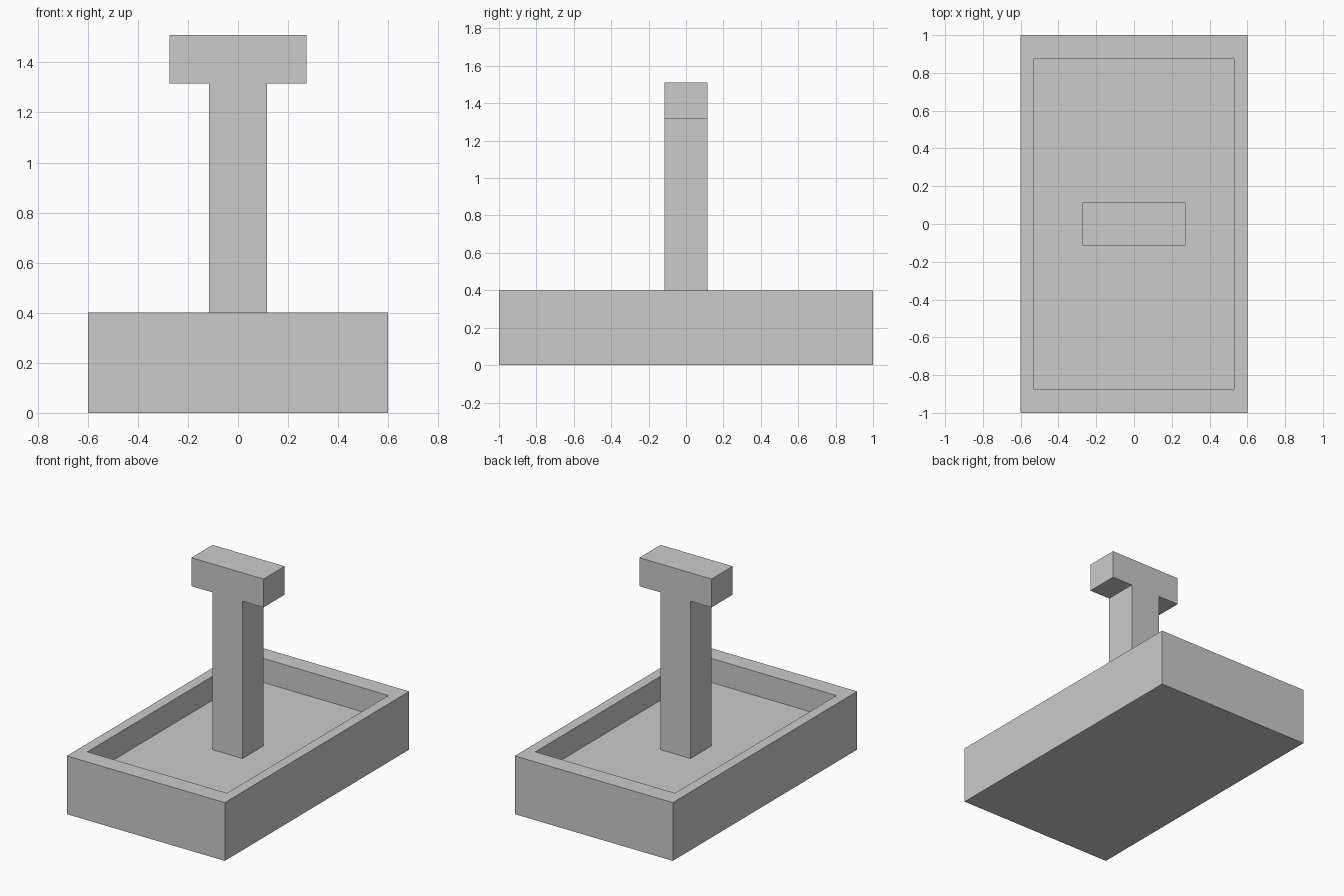
import bpy, bmesh
from mathutils import Vector

if "Cube" in bpy.data.objects:
    bpy.data.objects.remove(bpy.data.objects["Cube"])


def make_object(name, bm):
    bmesh.ops.recalc_face_normals(bm, faces=bm.faces)
    mesh = bpy.data.meshes.new(name)
    bm.to_mesh(mesh)
    bm.free()
    obj = bpy.data.objects.new(name, mesh)
    bpy.context.collection.objects.link(obj)
    return obj


# Tray: box whose top face is inset, then pushed down to form the recess
HALF_X, HALF_Y, HEIGHT = 0.6, 1.0, 0.4
INNER_X, INNER_Y, FLOOR = 0.53, 0.877, 0.235

bm = bmesh.new()
bmesh.ops.create_cube(bm, size=1)
for v in bm.verts:
    v.co = Vector((v.co.x * 2 * HALF_X, v.co.y * 2 * HALF_Y, (v.co.z + 0.5) * HEIGHT))
top = max(bm.faces, key=lambda f: f.calc_center_median().z)
bmesh.ops.inset_individual(bm, faces=[top], thickness=0.07)
for v in top.verts:
    v.co.x = INNER_X if v.co.x > 0 else -INNER_X
    v.co.y = INNER_Y if v.co.y > 0 else -INNER_Y
recess = bmesh.ops.extrude_discrete_faces(bm, faces=[top])["faces"][0]
for v in recess.verts:
    v.co.z = FLOOR
make_object("tray", bm)

# T-shaped handle: mirrored half profile extruded front to back
DEPTH = 0.115
half = [(0.115, FLOOR), (0.115, 1.315), (0.274, 1.315), (0.274, 1.51)]
profile = half + [(-x, z) for x, z in reversed(half)]

bm = bmesh.new()
face = bm.faces.new([bm.verts.new((x, -DEPTH, z)) for x, z in profile])
ext = bmesh.ops.extrude_face_region(bm, geom=[face])["geom"]
bmesh.ops.translate(bm, vec=(0, 2 * DEPTH, 0),
                    verts=[g for g in ext if isinstance(g, bmesh.types.BMVert)])
make_object("t_handle", bm)
